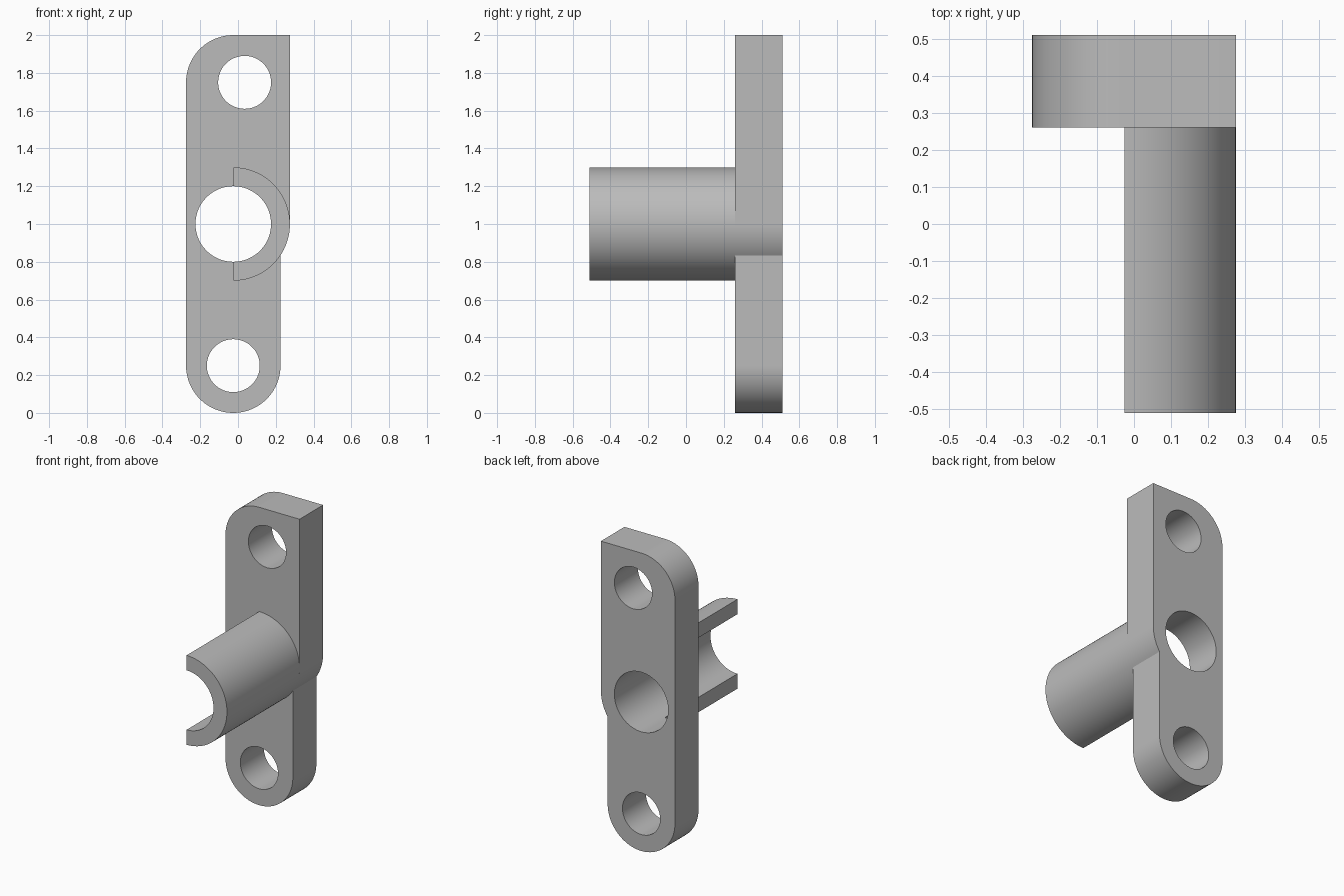
import bpy, bmesh
from math import sin, cos, radians

cube = bpy.data.objects.get("Cube")
if cube:
    bpy.data.objects.remove(cube, do_unlink=True)

grey = bpy.data.materials.new("plain grey")
grey.use_nodes = True
colour = (0.5, 0.5, 0.5, 1)
grey.diffuse_color = colour
grey.node_tree.nodes["Principled BSDF"].inputs["Base Color"].default_value = colour

AXIS_X = -0.025            # centre line of the plate and the tube
FRONT, JOIN, BACK = -0.51, 0.26, 0.51


def arc(x, z, r, start, end, step=3):
    """Points on an arc in the xz plane, angles in degrees."""
    n = max(2, round(abs(end - start) / step))
    angles = [radians(start + (end - start) * i / n) for i in range(n + 1)]
    return [(x + r * cos(a), z + r * sin(a)) for a in angles]


def circle(x, z, r):
    return arc(x, z, r, 0, 360)[:-1]


def extrude_profile(name, loops, y0, y1):
    """Fill an outline with its holes and extrude it from y0 to y1."""
    bm = bmesh.new()
    edges = []
    for loop in loops:
        verts = [bm.verts.new((x, y0, z)) for x, z in loop]
        edges += [bm.edges.new((a, b)) for a, b in zip(verts, verts[1:] + verts[:1])]
    bmesh.ops.triangle_fill(bm, edges=edges, use_beauty=True)
    geom = bmesh.ops.extrude_face_region(bm, geom=bm.faces[:], use_keep_orig=True)["geom"]
    moved = [g for g in geom if isinstance(g, bmesh.types.BMVert)]
    bmesh.ops.translate(bm, verts=moved, vec=(0, y1 - y0, 0))
    bmesh.ops.recalc_face_normals(bm, faces=bm.faces[:])
    mesh = bpy.data.meshes.new(name)
    bm.to_mesh(mesh)
    bm.free()
    mesh.materials.append(grey)
    obj = bpy.data.objects.new(name, mesh)
    bpy.context.collection.objects.link(obj)
    bpy.ops.object.select_all(action="DESELECT")
    obj.select_set(True)
    bpy.context.view_layer.objects.active = obj
    bpy.ops.object.shade_smooth_by_angle(angle=radians(25))
    return obj


# Mounting plate: round foot, step out around the tube, one round top corner
outline = (arc(AXIS_X, 0.25, 0.25, -180, 0)
           + arc(AXIS_X, 1, 0.3, -33.56, 0)
           + [(0.275, 2)]
           + arc(AXIS_X, 1.75, 0.25, 90, 180))
holes = [circle(AXIS_X, 0.25, 0.14), circle(AXIS_X, 1, 0.2), circle(0.035, 1.75, 0.14)]
extrude_profile("mounting_plate", [outline] + holes, JOIN, BACK)

# Half tube standing out of the plate
half_ring = arc(AXIS_X, 1, 0.3, -90, 90) + arc(AXIS_X, 1, 0.2, 90, -90)
extrude_profile("half_tube", [half_ring], FRONT, JOIN)
